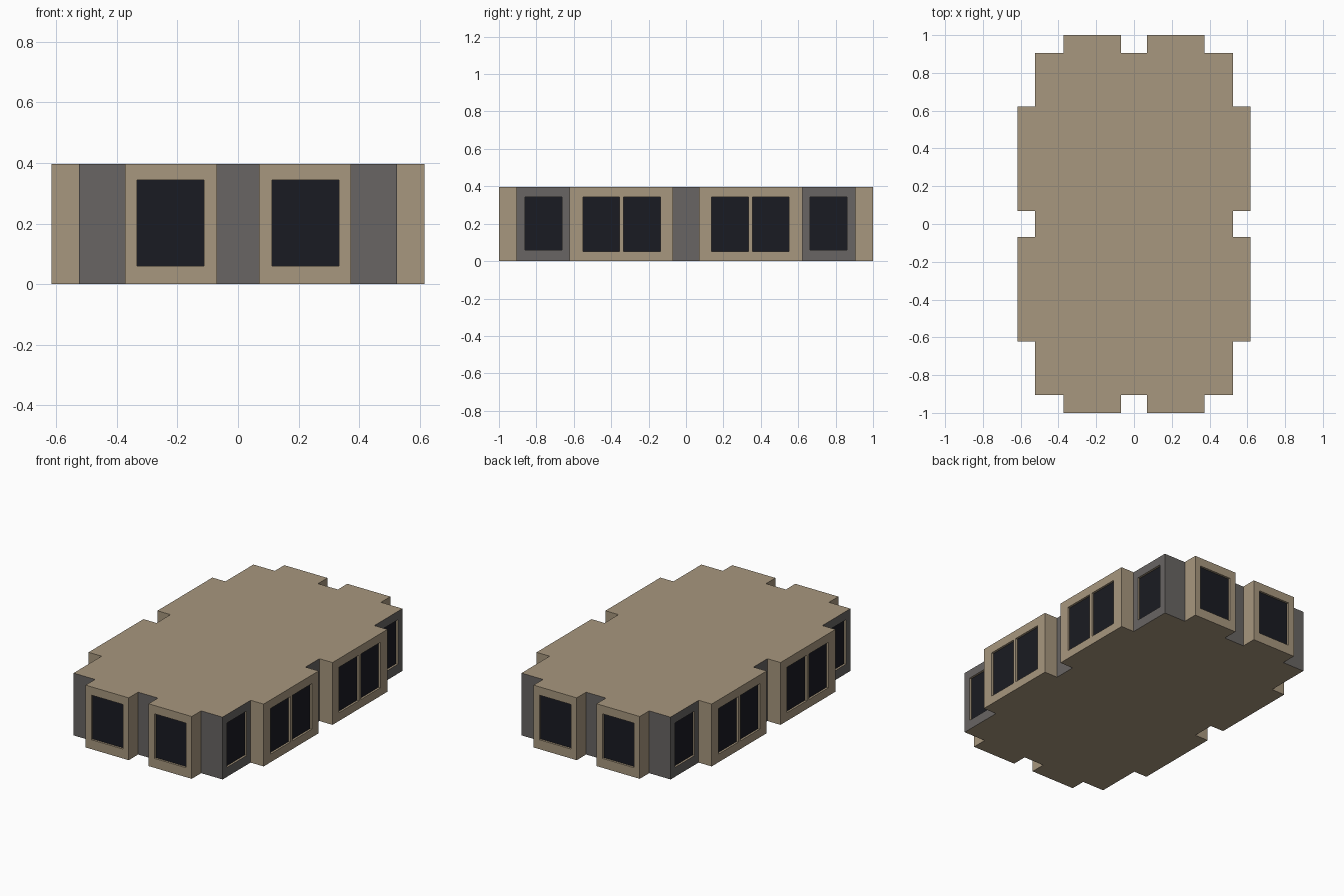
import bpy, bmesh
from mathutils import Vector

if "Cube" in bpy.data.objects:
    bpy.data.objects.remove(bpy.data.objects["Cube"])

H = 0.397
CORE_X, CORE_Y = 0.525, 0.905      # main walls
BAY_X, BAY_Y = 0.617, 1.0          # outer faces of the bays
DEPTH = 0.015                      # window recess


def material(name, rgb):
    m = bpy.data.materials.new(name)
    m.diffuse_color = (*rgb, 1)
    m.use_nodes = True
    m.node_tree.nodes["Principled BSDF"].inputs["Base Color"].default_value = m.diffuse_color
    return m


tan = material("tan_stone", (0.39, 0.31, 0.21))
grey = material("grey_wall", (0.139, 0.13, 0.125))
glass = material("dark_glass", (0.010, 0.011, 0.016))


def finish(name, bm, *mats):
    bmesh.ops.recalc_face_normals(bm, faces=bm.faces)
    me = bpy.data.meshes.new(name)
    bm.to_mesh(me)
    bm.free()
    for m in mats:
        me.materials.append(m)
    ob = bpy.data.objects.new(name, me)
    bpy.context.collection.objects.link(ob)
    return ob


# Building body: quarter plan outline mirrored four ways, then extruded
quarter = [(CORE_X, 0.07), (BAY_X, 0.07), (BAY_X, 0.623), (CORE_X, 0.623),
           (CORE_X, CORE_Y), (0.374, CORE_Y), (0.374, BAY_Y), (0.07, BAY_Y), (0.07, CORE_Y)]
outline = (quarter + [(-x, y) for x, y in reversed(quarter)]
           + [(-x, -y) for x, y in quarter] + [(x, -y) for x, y in reversed(quarter)])
bm = bmesh.new()
base = bm.faces.new([bm.verts.new((x, y, 0)) for x, y in outline])
top = bmesh.ops.extrude_face_region(bm, geom=[base], use_keep_orig=True)
bmesh.ops.translate(bm, verts=[v for v in top["geom"] if isinstance(v, bmesh.types.BMVert)],
                    vec=(0, 0, H))
bmesh.ops.recalc_face_normals(bm, faces=bm.faces)
for f in bm.faces:                 # walls lying on the core planes are grey
    c, n = f.calc_center_median(), f.normal
    on_x = abs(n.x) > 0.9 and abs(abs(c.x) - CORE_X) < 1e-4
    on_y = abs(n.y) > 0.9 and abs(abs(c.y) - CORE_Y) < 1e-4
    f.material_index = 1 if on_x or on_y else 0
body = finish("building_body", bm, tan, grey)

# Windows: (axis of wall normal, wall position, from, to, bottom, top)
windows = [("y", BAY_Y, 0.112, 0.333, 0.06, 0.344),
           ("x", BAY_X, 0.137, 0.335, 0.052, 0.342),
           ("x", BAY_X, 0.355, 0.552, 0.052, 0.342),
           ("x", CORE_X, 0.662, 0.860, 0.06, 0.343)]
cut, panes = bmesh.new(), bmesh.new()
for axis, wall, a, b, z0, z1 in windows:
    for sx in (1, -1):
        for sy in (1, -1):
            def point(along, out, z):
                x, y = (out, along) if axis == "x" else (along, out)
                return Vector((sx * x, sy * y, z))
            # recess cutter
            lo, hi = point(a, wall - DEPTH, z0), point(b, wall + 0.02, z1)
            for v in bmesh.ops.create_cube(cut, size=1)["verts"]:
                v.co = Vector([(lo[i] + hi[i]) / 2 + v.co[i] * abs(hi[i] - lo[i])
                               for i in range(3)])
            # glass pane just in front of the recess back, facing outward
            out = wall - DEPTH + 0.002
            f = panes.faces.new([panes.verts.new(point(s, out, z))
                                 for s, z in ((a, z0), (b, z0), (b, z1), (a, z1))])
            f.normal_update()
            if f.normal.dot(point(0, 1, 0)) < 0:
                f.normal_flip()

cutter = finish("window_cutter", cut)
cutter.hide_render = True
mod = body.modifiers.new("window_recesses", "BOOLEAN")
mod.operation = "DIFFERENCE"
mod.solver = "EXACT"
mod.object = cutter
bpy.context.view_layer.objects.active = body
bpy.ops.object.modifier_apply(modifier=mod.name)
bpy.data.objects.remove(cutter)

me = bpy.data.meshes.new("window_panes")
panes.to_mesh(me)
panes.free()
me.materials.append(glass)
bpy.context.collection.objects.link(bpy.data.objects.new("window_panes", me))
